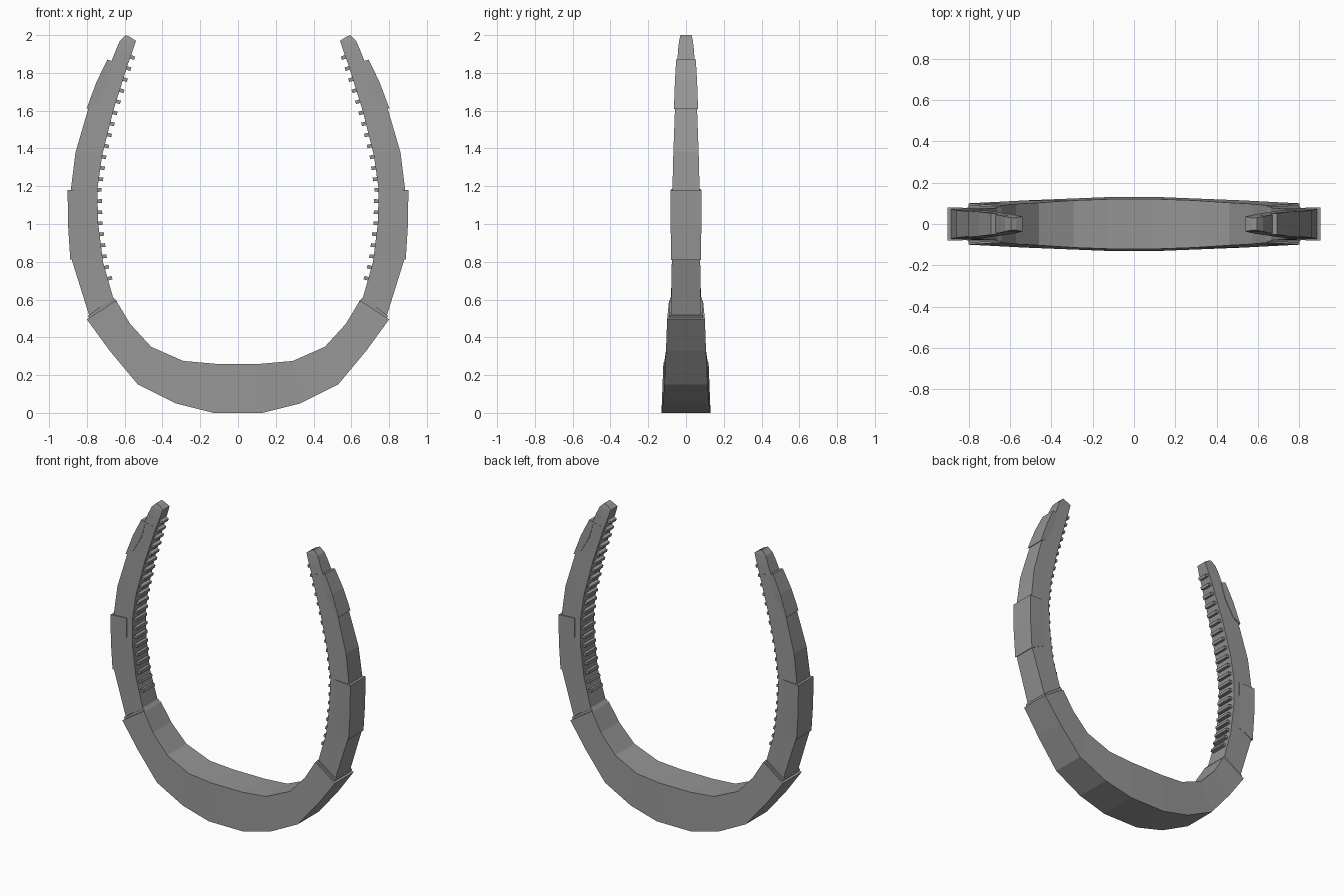
import bpy
import bmesh
from math import atan2
from mathutils import Matrix, Vector

cube = bpy.data.objects.get("Cube")
if cube:
    bpy.data.objects.remove(cube, do_unlink=True)

# One flat grey for the whole model
grey = bpy.data.materials.new("plain grey")
grey.use_nodes = True
COLOR = (0.3, 0.3, 0.3, 1.0)
grey.diffuse_color = COLOR
grey.node_tree.nodes["Principled BSDF"].inputs["Base Color"].default_value = COLOR


def finish(name, bm, mirror=True):
    """Turn a bmesh into a named grey object, mirrored to the other side if asked."""
    bmesh.ops.recalc_face_normals(bm, faces=bm.faces)
    mesh = bpy.data.meshes.new(name)
    bm.to_mesh(mesh)
    bm.free()
    mesh.materials.append(grey)
    obj = bpy.data.objects.new(name, mesh)
    bpy.context.collection.objects.link(obj)
    if mirror:
        modifier = obj.modifiers.new("mirror", "MIRROR")
        modifier.use_axis[0] = True
        modifier.use_mirror_merge = False
    return obj


def loft(name, sections, mirror=True):
    """Bridge rectangular sections, each given as
    (outer x, outer z, inner x, inner z, outer half depth, inner half depth)."""
    bm = bmesh.new()
    rings = []
    for ox, oz, ix, iz, outer_depth, inner_depth in sections:
        corners = ((ox, -outer_depth, oz), (ox, outer_depth, oz),
                   (ix, inner_depth, iz), (ix, -inner_depth, iz))
        rings.append([bm.verts.new(corner) for corner in corners])
    for lower, upper in zip(rings, rings[1:]):
        for i in range(4):
            j = (i + 1) % 4
            bm.faces.new((lower[i], lower[j], upper[j], upper[i]))
    bm.faces.new(rings[0])
    bm.faces.new(rings[-1])
    return finish(name, bm, mirror)


# Thick curved base, listed from the middle to its left end
base_half = [
    (0.13, 0, 0.12, 0.26, 0.13, 0.12),
    (0.33, 0.05, 0.29, 0.275, 0.122, 0.114),
    (0.53, 0.15, 0.46, 0.35, 0.114, 0.103),
    (0.68, 0.33, 0.57, 0.47, 0.106, 0.097),
    (0.80, 0.495, 0.645, 0.595, 0.1, 0.09),
]
other_half = [(-ox, oz, -ix, iz, do, di) for ox, oz, ix, iz, do, di in base_half]
loft("base", other_half[::-1] + base_half, mirror=False)

# Thin collar lip where each arm leaves the base
loft("collar", [
    (0.785, 0.497, 0.64, 0.59, 0.09, 0.08),
    (0.795, 0.515, 0.66, 0.61, 0.09, 0.085),
])

# Tapering arm
arm = [
    (0.78, 0.49, 0.65, 0.57, 0.08, 0.08),
    (0.88, 0.81, 0.715, 0.8, 0.075, 0.075),
    (0.895, 1.0, 0.74, 1.0, 0.075, 0.075),
    (0.885, 1.18, 0.745, 1.18, 0.072, 0.072),
    (0.86, 1.38, 0.72, 1.36, 0.067, 0.067),
    (0.79, 1.62, 0.66, 1.6, 0.058, 0.058),
    (0.67, 1.86, 0.585, 1.84, 0.047, 0.047),
]
loft("arm", arm)

# Narrow bevelled tip
tip = [
    (0.675, 1.85, 0.585, 1.84, 0.046, 0.046),
    (0.645, 1.925, 0.56, 1.91, 0.042, 0.042),
    (0.625, 1.97, 0.54, 1.97, 0.036, 0.036),
    (0.595, 2.0, 0.57, 1.99, 0.03, 0.03),
]
loft("tip", tip)

# Raised plates wrapped around the outer side of the arm
loft("middle_plate", [
    (0.888, 0.81, 0.785, 0.86, 0.08, 0.076),
    (0.9, 1.0, 0.785, 1.0, 0.081, 0.077),
    (0.902, 1.18, 0.785, 1.185, 0.081, 0.077),
])
loft("upper_plate", [
    (0.802, 1.61, 0.75, 1.64, 0.064, 0.06),
    (0.75, 1.75, 0.69, 1.75, 0.059, 0.056),
    (0.692, 1.87, 0.66, 1.86, 0.052, 0.049),
])


def inner_edge(z):
    """Point, slope direction and half depth on the inner face at height z."""
    rows = arm + tip[1:3]
    for low, high in zip(rows, rows[1:]):
        if low[3] <= z <= high[3]:
            t = (z - low[3]) / (high[3] - low[3])
            x = low[2] + t * (high[2] - low[2])
            depth = low[5] + t * (high[5] - low[5])
            tilt = atan2(high[2] - low[2], high[3] - low[3])
            return Vector((x, 0, z)), tilt, depth


# Row of short ridges along the inner face
bm = bmesh.new()
COUNT = 21
for i in range(COUNT):
    height = 0.71 + (1.885 - 0.71) * i / (COUNT - 1)
    point, tilt, depth = inner_edge(height)
    size = Matrix.Diagonal((0.046, depth * 1.5, 0.019, 1))
    place = Matrix.Translation(point) @ Matrix.Rotation(tilt, 4, "Y")
    bmesh.ops.create_cube(bm, size=1, matrix=place @ size)
finish("inner_ridges", bm)
